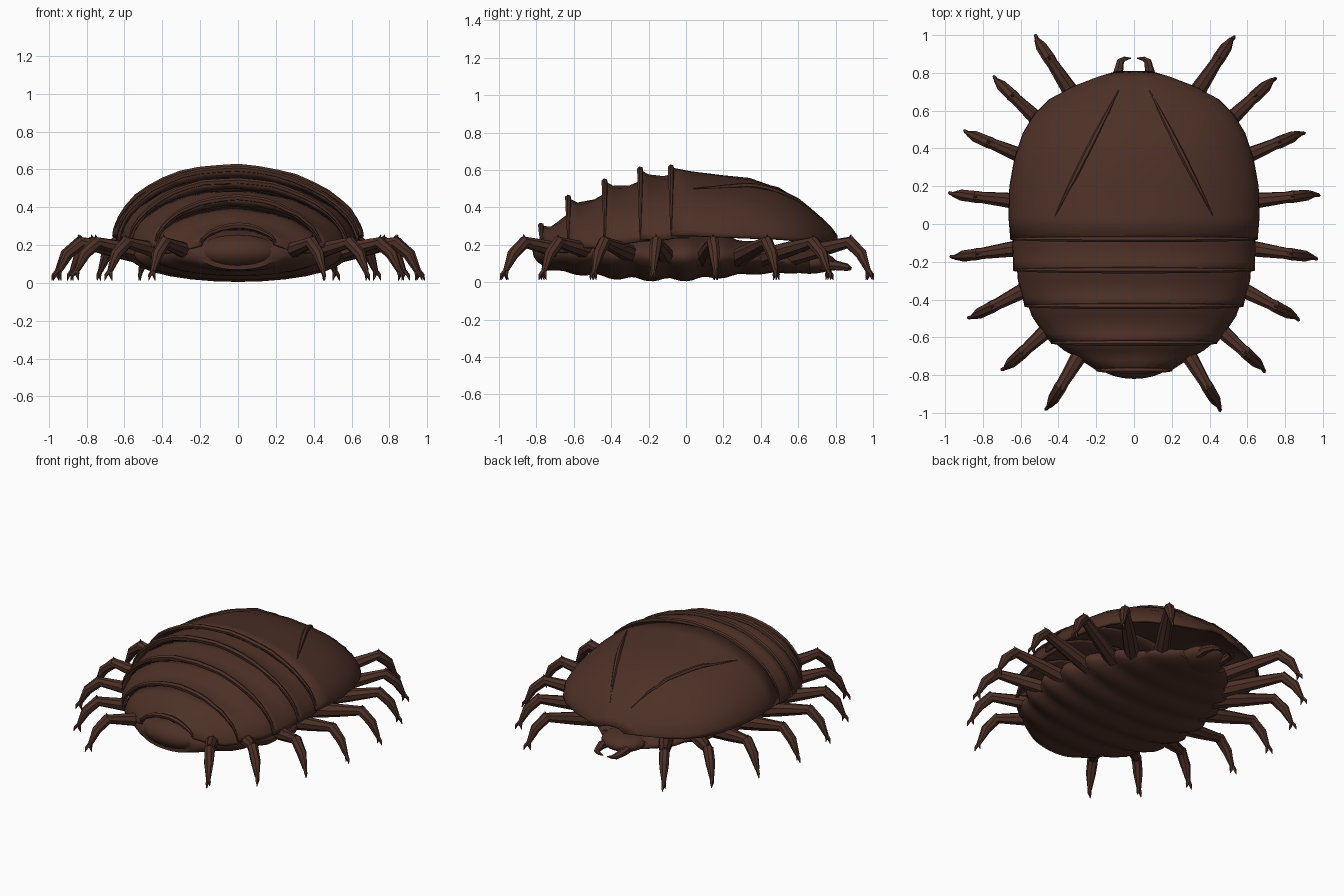
import bpy, bmesh, math, random
from mathutils import Vector

random.seed(4)
cube = bpy.data.objects.get("Cube")
if cube:
    bpy.data.objects.remove(cube)

# One dark brown chitin colour
shell_mat = bpy.data.materials.new("dark_brown_chitin")
shell_mat.use_nodes = True
COLOUR = (0.074, 0.03, 0.02, 1)
shell_mat.diffuse_color = COLOUR
shell_mat.node_tree.nodes["Principled BSDF"].inputs["Base Color"].default_value = COLOUR


def finish(name, bm, angle=40, thickness=0):
    mesh = bpy.data.meshes.new(name)
    bm.to_mesh(mesh)
    bm.free()
    mesh.materials.append(shell_mat)
    obj = bpy.data.objects.new(name, mesh)
    bpy.context.collection.objects.link(obj)
    if thickness:
        solid = obj.modifiers.new("thickness", 'SOLIDIFY')
        solid.thickness = thickness
        solid.offset = -1
    bpy.ops.object.select_all(action='DESELECT')
    obj.select_set(True)
    bpy.context.view_layer.objects.active = obj
    bpy.ops.object.shade_smooth_by_angle(angle=math.radians(angle))


def lerp_rows(rows, y):
    """Interpolate (y, half width, top, rim) rows at y."""
    for a, b in zip(rows, rows[1:]):
        if a[0] <= y <= b[0]:
            t = (y - a[0]) / (b[0] - a[0])
            return [p + (q - p) * t for p, q in zip(a, b)]
    return rows[-1]


def arch_point(row, angle):
    y, w, top, rim = row
    x = w * math.cos(angle)
    rise = max(math.sin(angle), 0) ** 1.1
    return Vector((x, y, rim + (top - rim) * rise * (1 - 0.1 * x)))


def arch_plate(name, rows, steps=22, wobble=0.0):
    """Open arched plate lofted along y."""
    bm = bmesh.new()
    grid = []
    for row in rows:
        ring = []
        for i in range(steps + 1):
            p = arch_point(row, math.pi * i / steps)
            p.z += random.uniform(-wobble, wobble)
            ring.append(bm.verts.new(p))
        grid.append(ring)
    for a, b in zip(grid, grid[1:]):
        for i in range(steps):
            bm.faces.new((a[i], a[i + 1], b[i + 1], b[i]))
    bm.normal_update()
    if sum(f.normal.z for f in bm.faces) < 0:
        bmesh.ops.reverse_faces(bm, faces=bm.faces)
    finish(name, bm, 50, 0.018)


def closed_loft(name, rings, angle=40):
    """Solid skinned over rings of points, capped at both ends."""
    bm = bmesh.new()
    loops = [[bm.verts.new(p) for p in ring] for ring in rings]
    sides = len(rings[0])
    for a, b in zip(loops, loops[1:]):
        for k in range(sides):
            m = (k + 1) % sides
            bm.faces.new((a[k], a[m], b[m], b[k]))
    bm.faces.new(loops[0])
    bm.faces.new(loops[-1])
    bmesh.ops.recalc_face_normals(bm, faces=bm.faces)
    finish(name, bm, angle)


def tube(name, points, radii, sides=6):
    """Tapered strip following a path."""
    rings = []
    for i, p in enumerate(points):
        d = (points[min(i + 1, len(points) - 1)] - points[max(i - 1, 0)]).normalized()
        u = d.cross(Vector((0.1, 0.3, 1))).normalized()
        v = d.cross(u)
        rings.append([p + radii[i] * (u * math.cos(a) + v * math.sin(a))
                      for a in (math.tau * k / sides for k in range(sides))])
    closed_loft(name, rings)


def ellipsoid(name, centre, size):
    bm = bmesh.new()
    bmesh.ops.create_uvsphere(bm, u_segments=24, v_segments=12, radius=1)
    for v in bm.verts:
        v.co = Vector([c + s * q for c, s, q in zip(centre, size, v.co)])
    finish(name, bm, 60)


# Head shield: rows are y, half width, top, rim
shield = [(-0.08, 0.655, 0.612, 0.25), (0.04, 0.665, 0.592, 0.25), (0.2, 0.66, 0.572, 0.24),
          (0.34, 0.635, 0.555, 0.235), (0.48, 0.59, 0.51, 0.23), (0.58, 0.53, 0.455, 0.225),
          (0.66, 0.45, 0.4, 0.22), (0.73, 0.32, 0.34, 0.22), (0.78, 0.19, 0.29, 0.22),
          (0.81, 0.09, 0.25, 0.22)]
arch_plate("head_shield", shield, 28, 0.003)

# Overlapping back plates, tucked under the plate ahead and flaring up at the rear
plates = [
    ("back_plate_1", [(0.02, 0.64, 0.572, 0.235), (-0.06, 0.642, 0.58, 0.235),
                      (-0.12, 0.645, 0.565, 0.23), (-0.2, 0.64, 0.575, 0.225),
                      (-0.245, 0.64, 0.6, 0.225)]),
    ("back_plate_2", [(-0.14, 0.622, 0.545, 0.22), (-0.23, 0.62, 0.55, 0.22),
                      (-0.3, 0.615, 0.52, 0.21), (-0.39, 0.59, 0.515, 0.2),
                      (-0.435, 0.58, 0.54, 0.2)]),
    ("back_plate_3", [(-0.34, 0.58, 0.49, 0.2), (-0.42, 0.565, 0.485, 0.19),
                      (-0.49, 0.54, 0.445, 0.185), (-0.58, 0.48, 0.425, 0.185),
                      (-0.63, 0.44, 0.45, 0.19)]),
    ("back_plate_4", [(-0.54, 0.47, 0.4, 0.17), (-0.62, 0.43, 0.375, 0.16),
                      (-0.67, 0.37, 0.335, 0.16), (-0.72, 0.28, 0.3, 0.17),
                      (-0.775, 0.2, 0.3, 0.2)]),
]
for name, rows in plates:
    arch_plate(name, rows, 22, 0.004)

# Raised lips along the rear edge of each plate
for name, rows in [("head_shield", shield[:1])] + [(n, r[-1:]) for n, r in plates]:
    points, radii = [], []
    for i in range(19):
        t = i / 18
        p = arch_point(rows[0], math.pi * (0.04 + 0.92 * t))
        p.z += random.uniform(-0.004, 0.004)
        points.append(p)
        radii.append(0.005 + 0.012 * math.sin(math.pi * t))
    tube(name + "_lip", points, radii)

# Two slanting ridges on the head shield
for side, label in ((1, "left"), (-1, "right")):
    points, radii = [], []
    for i in range(13):
        t = i / 12
        x, y = side * (0.08 + 0.34 * t), 0.71 - 0.67 * t
        row = lerp_rows(shield, y)
        p = arch_point(row, math.acos(x / row[1]))
        p.z += 0.002 + random.uniform(-0.004, 0.004)
        points.append(p)
        radii.append(0.002 + 0.014 * math.sin(math.pi * t))
    tube(label + "_shield_ridge", points, radii)

# Segmented belly: one body with shallow bulges; rows are y, half width, top, bottom
belly = [(-0.77, 0.2, 0.22, 0.07), (-0.68, 0.36, 0.26, 0.05), (-0.55, 0.47, 0.28, 0.035),
         (-0.38, 0.55, 0.285, 0.015), (-0.19, 0.575, 0.28, 0.005), (0.0, 0.565, 0.275, 0.005),
         (0.18, 0.53, 0.26, 0.02), (0.36, 0.45, 0.22, 0.04), (0.52, 0.33, 0.17, 0.045),
         (0.66, 0.2, 0.15, 0.05)]
rings = []
for i in range(49):
    y = -0.77 + 1.43 * i / 48
    w, top, bottom = lerp_rows(belly, y)[1:]
    bulge = 1 - 0.13 * abs(math.sin(math.pi * (y + 0.095) / 0.19 + math.pi / 2)) ** 3
    mid, half = (top + bottom) / 2, (top - bottom) / 2 * bulge
    ring = []
    for k in range(28):
        c, s = math.cos(math.tau * k / 28), math.sin(math.tau * k / 28)
        ring.append(Vector((w * (0.45 + 0.55 * bulge) * c, y, mid + half * s)))
    rings.append(ring)
closed_loft("segmented_belly", rings, 50)
ellipsoid("head", (0, 0.66, 0.105), (0.15, 0.145, 0.06))
ellipsoid("tail_lobe", (0, -0.7, 0.165), (0.22, 0.12, 0.09))

# Legs: visible root and foot tip in plan, fanned around the body
legs = [((0.36, 0.74), (0.53, 1.0)), ((0.55, 0.59), (0.75, 0.78)),
        ((0.62, 0.37), (0.905, 0.49)), ((0.66, 0.125), (0.985, 0.16)),
        ((0.66, -0.135), (0.975, -0.18)), ((0.6, -0.36), (0.88, -0.505)),
        ((0.48, -0.58), (0.7, -0.78)), ((0.31, -0.73), (0.465, -0.99))]
for side, label in ((1, "left"), (-1, "right")):
    for n, (root, tip) in enumerate(legs, 1):
        tip_v = Vector((tip[0] * side, tip[1], 0))
        out = (tip_v - Vector((root[0] * side, root[1], 0))).normalized()
        across = out.cross(Vector((0, 0, 1)))

        def at(back, z):
            return tip_v - out * back + Vector((0, 0, z))

        tube(f"{label}_leg_{n}_thigh", [at(0.55, 0.13), at(0.34, 0.175), at(0.16, 0.212)],
             [0.05, 0.043, 0.03], 8)
        tube(f"{label}_leg_{n}_shin",
             [at(0.2, 0.205), at(0.15, 0.215), at(0.075, 0.15), at(0.03, 0.06)],
             [0.028, 0.034, 0.031, 0.014], 8)
        tube(f"{label}_leg_{n}_spur", [at(0.155, 0.225), at(0.14, 0.255)], [0.012, 0.002], 5)
        for k in (-1, 1):
            tube(f"{label}_leg_{n}_claw_{'a' if k < 0 else 'b'}",
                 [at(0.035, 0.07), at(0.02 - 0.012 * k, 0.04) + across * k * 0.006,
                  at(0.02 - 0.02 * k, 0.013) + across * k * 0.008],
                 [0.013, 0.01, 0.002], 5)

    # Curved jaws under the front edge
    jaw = [(0.07, 0.66, 0.09), (0.085, 0.8, 0.09), (0.072, 0.862, 0.08),
           (0.05, 0.875, 0.075), (0.015, 0.878, 0.07)]
    tube(label + "_jaw", [Vector((x * side, y, z)) for x, y, z in jaw],
         [0.035, 0.027, 0.02, 0.012, 0.003], 7)
